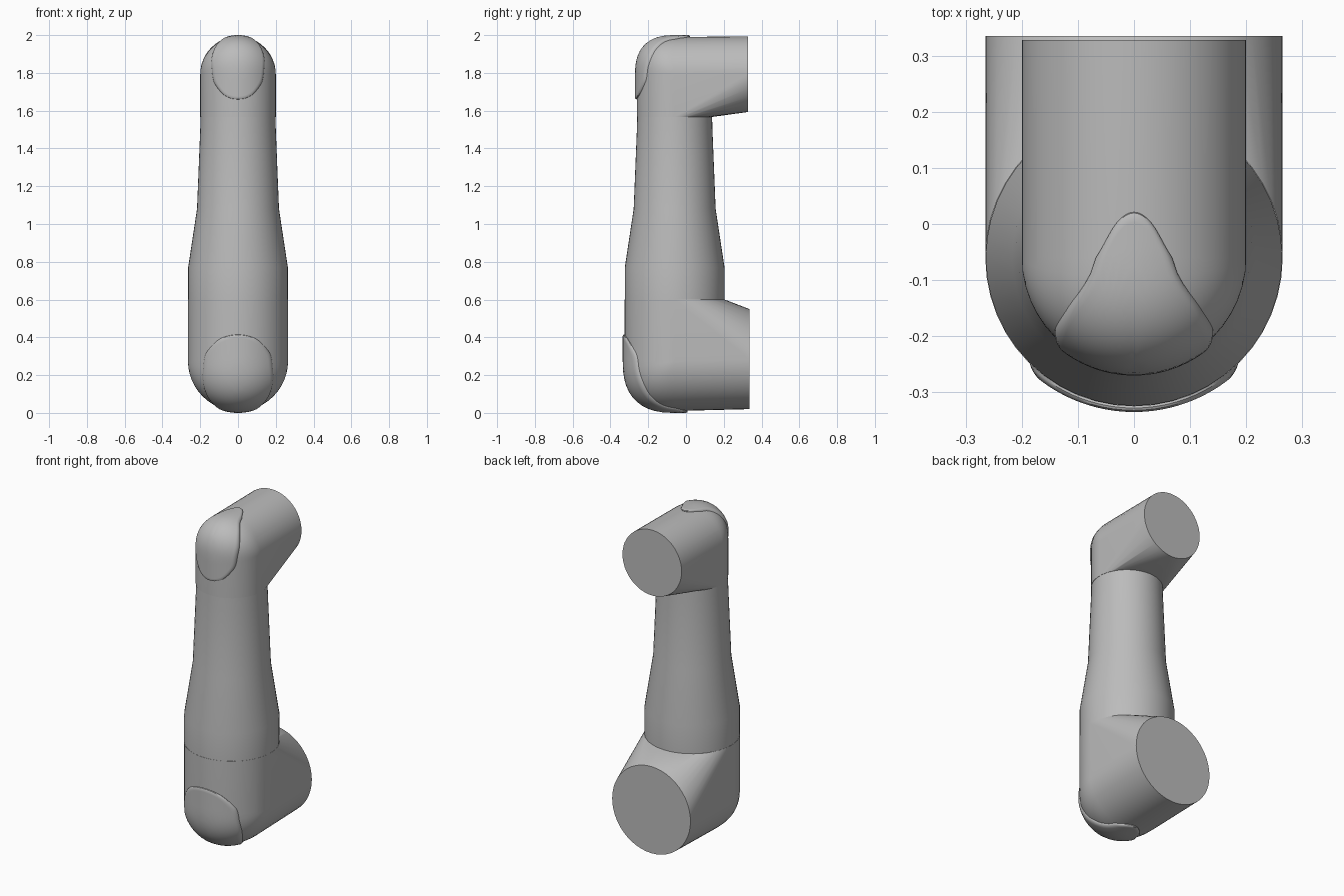
import bpy, bmesh, math
from mathutils import Vector

cube = bpy.data.objects.get("Cube")
if cube:
    bpy.data.objects.remove(cube, do_unlink=True)

AXIS_Y = -0.06      # centre line of the upright tube
SEG = 48
POWER = 0.8         # roundness of the elbow corner

grey = bpy.data.materials.new("satin_grey")
grey.use_nodes = True
colour = (0.5, 0.5, 0.5, 1)
grey.diffuse_color = colour
grey.node_tree.nodes["Principled BSDF"].inputs["Base Color"].default_value = colour


def finish(bm, name):
    bmesh.ops.recalc_face_normals(bm, faces=bm.faces)
    mesh = bpy.data.meshes.new(name)
    bm.to_mesh(mesh)
    bm.free()
    obj = bpy.data.objects.new(name, mesh)
    bpy.context.collection.objects.link(obj)
    mesh.materials.append(grey)
    bpy.ops.object.select_all(action='DESELECT')
    obj.select_set(True)
    bpy.context.view_layer.objects.active = obj
    bpy.ops.object.shade_smooth_by_angle(angle=math.radians(35))
    return obj


def circle(r):
    return [(r * math.cos(2 * math.pi * i / SEG), r * math.sin(2 * math.pi * i / SEG))
            for i in range(SEG)]


def elbow_point(x, t, r, zc, up):
    """Point on the rounded corner: t=0 front, t=1 top or bottom, straight beyond."""
    w = math.sqrt(max(r * r - x * x, 0))
    a = min(max(t, 0), 1) * math.pi / 2
    fwd = w * max(math.cos(a), 0) ** POWER
    rise = w * math.sin(a) ** POWER
    if t < 0:
        rise = t * r
    if t > 1:
        fwd = (1 - t) * r
    return Vector((x, AXIS_Y - fwd, zc + up * rise))


def elbow(name, r, zc, up, joint_z, end_y, end_z):
    """Hull of the rounded corner, the tube joint and the round flange."""
    bm = bmesh.new()
    for i in range(SEG // 2 + 1):
        x = r * math.cos(2 * math.pi * i / SEG)
        for j in range(15):
            bm.verts.new(elbow_point(x, j / 14, r, zc, up))
    for a, b in circle(r):
        bm.verts.new((a, AXIS_Y + b, joint_z))
        bm.verts.new((a, end_y, end_z + b))
    bmesh.ops.remove_doubles(bm, verts=bm.verts, dist=0.0005)
    bmesh.ops.convex_hull(bm, input=bm.verts)
    bmesh.ops.delete(bm, geom=[v for v in bm.verts if not v.link_faces], context='VERTS')
    bmesh.ops.dissolve_limit(bm, angle_limit=0.01, verts=bm.verts, edges=bm.edges)
    return finish(bm, name)


def smooth_loop(pts, steps=5):
    """Closed Catmull-Rom curve through the points."""
    out, n = [], len(pts)
    for i in range(n):
        p0, p1, p2, p3 = (Vector(pts[(i + k) % n]) for k in (-1, 0, 1, 2))
        for s in range(steps):
            t = s / steps
            out.append(0.5 * (2 * p1 + (p2 - p0) * t + (2 * p0 - 5 * p1 + 4 * p2 - p3) * t ** 2
                              + (3 * p1 - p0 - 3 * p2 + p3) * t ** 3))
    return out


def cover(name, r, zc, up, front, rear, lift):
    """Thin rounded shell wrapped over the corner, narrowing to the rear."""
    half = [(0.35 * r, -0.85 * front), (0.6 * r, -0.4 * front), (0.68 * r, 0),
            (0.7 * r, 0.35), (0.58 * r, 0.7), (0.34 * r, 1), (0.16 * r, 1 + 0.75 * rear)]
    pts = [(0, -front)] + half + [(0, 1 + rear)] + [(-x, t) for x, t in reversed(half)]
    outline = smooth_loop(pts)
    mid = Vector((0, 0.35))
    rings = [(1, -0.006), (1, 0.3 * lift), (0.985, 0.7 * lift), (0.95, lift)]
    rings += [(k / 10, lift) for k in range(9, 0, -1)]
    bm = bmesh.new()
    rows = []
    for scale, h in rings:
        flat = [mid + (p - mid) * scale for p in outline]
        row = []
        for p in flat:
            v = elbow_point(p.x, p.y, r + h, zc, up)
            row.append(bm.verts.new(v))
        rows.append(row)
    n = len(outline)
    for a, b in zip(rows, rows[1:]):
        for i in range(n):
            j = (i + 1) % n
            bm.faces.new((a[i], a[j], b[j], b[i]))
    centre = bm.verts.new(elbow_point(0, mid.y, r + lift, zc, up))
    for i in range(n):
        bm.faces.new((rows[-1][i], rows[-1][(i + 1) % n], centre))
    return finish(bm, name)


# Tapered upright tube
bm = bmesh.new()
rings = []
for z, r in [(0.59, 0.264), (0.77, 0.264), (1.08, 0.217), (1.5, 0.2), (1.58, 0.198)]:
    rings.append([bm.verts.new((a, AXIS_Y + b, z)) for a, b in circle(r)])
for lo, hi in zip(rings, rings[1:]):
    for i in range(SEG):
        j = (i + 1) % SEG
        bm.faces.new((lo[i], lo[j], hi[j], hi[i]))
bm.faces.new(rings[0])
bm.faces.new(rings[-1])
finish(bm, "tapered_tube")

# Elbows with their flat round flanges facing the back
elbow("lower_elbow", 0.265, 0.275, -1, 0.6, 0.335, 0.285)
elbow("upper_elbow", 0.2, 1.79, 1, 1.567, 0.328, 1.793)

# Corner covers
cover("lower_cover", 0.265, 0.275, -1, 0.52, 0.26, 0.01)
cover("upper_cover", 0.2, 1.79, 1, 0.64, 0.4, 0.01)
